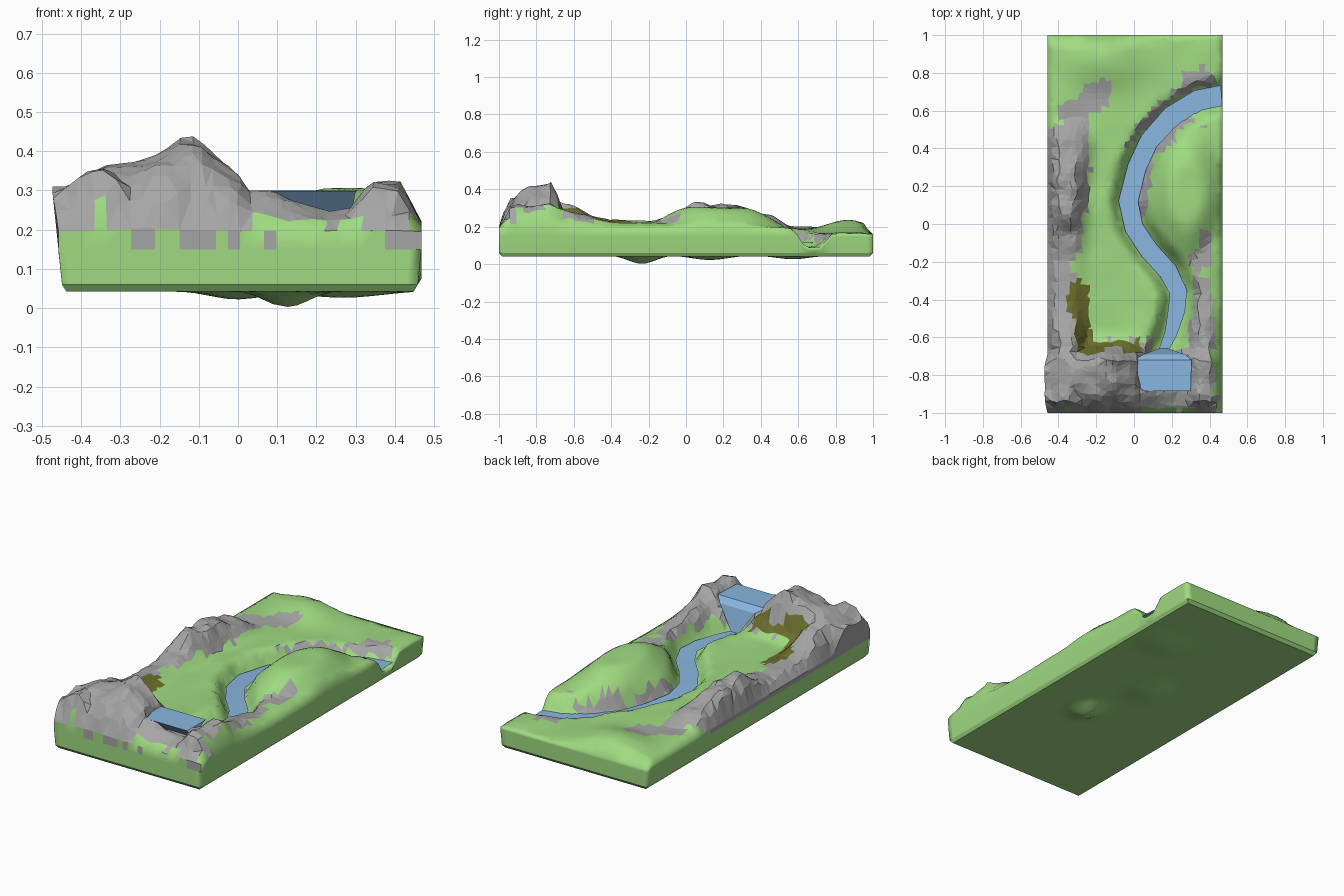
import bpy, bmesh, math
from mathutils import Vector, noise

cube = bpy.data.objects.get("Cube")
if cube:
    bpy.data.objects.remove(cube)


def material(name, rgb):
    m = bpy.data.materials.new(name)
    m.use_nodes = True
    m.diffuse_color = (*rgb, 1)
    m.node_tree.nodes["Principled BSDF"].inputs["Base Color"].default_value = (*rgb, 1)
    return m


grass = material("grass green", (0.35, 0.71, 0.22))
rock = material("rock grey", (0.38, 0.38, 0.38))
olive = material("olive scrub", (0.15, 0.16, 0.025))
water = material("water blue", (0.25, 0.47, 0.74))
GRASS, ROCK, OLIVE = range(3)


def smooth(a, b, v):
    t = max(0, min(1, (v - a) / (b - a)))
    return t * t * (3 - 2 * t)


def interp(points, v):
    if v <= points[0][0]:
        return points[0][1]
    for (a, p), (b, q) in zip(points, points[1:]):
        if v <= b:
            return p + (q - p) * (v - a) / (b - a)
    return points[-1][1]


def bump(x, y, cx, cy, rx, ry):
    return 1 - smooth(0, 1, math.hypot((x - cx) / rx, (y - cy) / ry))


def rough(x, y, scale, seed=0):
    return noise.noise(Vector((x * scale + .37, y * scale + .61, seed + .43)))


# Course of the river: x, y, half width
RIVER = [(.155, -.67, .025), (.195, -.58, .033), (.225, -.46, .045), (.235, -.36, .047),
         (.18, -.25, .05), (.08, -.14, .05), (.0, -.02, .05), (-.03, .12, .052),
         (.015, .3, .05), (.08, .44, .05), (.2, .57, .055), (.34, .655, .055), (.47, .68, .055)]
WATER_LEVEL = [(-.67, .145), (0, .135), (.7, .112)]
GROUND = .195

# Skylines of the raised areas
FRONT_CREST = [(-.46, .31), (-.35, .35), (-.25, .36), (-.16, .42), (-.1, .425), (0, .34),
               (.03, .295), (.1, .29), (.16, .275), (.22, .25), (.28, .265), (.35, .322),
               (.42, .325), (.47, .22)]
FRONT_FALL = [(-1, .03), (-.97, .42), (-.9, .8), (-.84, .94), (-.72, 1), (-.675, .58), (-.64, .2), (-.58, 0)]
LEFT_CREST = [(-.7, .34), (-.6, .3), (-.5, .255), (-.4, .235), (-.2, .23), (-.06, .26), (0, .3),
              (.1, .33), (.2, .315), (.35, .285), (.45, .26), (.56, .195)]
RIGHT_CREST = [(-.75, .31), (-.62, .28), (-.5, .25), (-.35, .22), (-.1, .22), (0, .2)]
# Scrubby foot of the left cliff: its two borders
SCRUB_OUTER = [(-.66, -.28), (-.5, -.31), (-.43, -.375), (-.28, -.31)]
SCRUB_INNER = [(-.66, -.22), (-.28, -.26)]


def river_distance(x, y):
    best = 9
    p = Vector((x, y))
    for a, b in zip(RIVER, RIVER[1:]):
        a, b = Vector(a[:2]), Vector(b[:2])
        t = max(0, min(1, (p - a).dot(b - a) / (b - a).length_squared))
        best = min(best, (a + (b - a) * t - p).length)
    return best


def rock_rise(x, y):
    """Height of the rocky ridges above the ground."""
    front = (interp(FRONT_CREST, x) - GROUND) * interp(FRONT_FALL, y)
    reach = .14 + .04 * bump(x, y, -.25, .4, .2, .25)
    left = (interp(LEFT_CREST, y) - GROUND) * (1 - smooth(.025, reach, abs(x + .36)))
    right = (interp(RIGHT_CREST, y) - GROUND) * (1 - smooth(.03, .1, abs(x - .37)))
    return max(front, max(left, right) * smooth(-1, -.94, y))


def height(x, y):
    rise = rock_rise(x, y)
    hill = .106 * (1 - smooth(.3, 1, math.hypot((x - .28) / .235, (y - .16) / .43)))
    z = GROUND + max(rise, hill)
    z += .04 * bump(x, y, -.17, .86, .28, .2) - .032 * smooth(.5, .72, y) * smooth(-.1, .25, x)
    z += .008 * rough(x, y, 6)
    z += .035 * rough(x, y, 11, 3) * smooth(.01, .1, rise)
    # Hollow under the pool
    if .03 < x < .3 and -.87 < y < -.68:
        z = min(z, .245)
    # Rounded rim along the back and the left
    z += (min(z, .16) - z) * smooth(.94, 1, y)
    z += (min(z, .175) - z) * smooth(-.42, -.46, x) * smooth(-.78, -.65, y)
    return .09 + (z - .09) * smooth(.03, .11, river_distance(x, y))


def top_colour(c):
    x, y, z = c
    n = rough(x, y, 14, 7)
    side_scrub = -.66 < y < -.28 and interp(SCRUB_OUTER, y) < x < interp(SCRUB_INNER, y)
    front_scrub = -.28 < x < .03 and -.695 < y < -.615 and z < .3
    if side_scrub or front_scrub:
        return OLIVE
    # Grassy outer flank on the right, bare rock to the rim on the left
    if x > .42 + .03 * n and -.9 < y and z < .31:
        return GRASS
    if x < -.4 and y < .47 + .1 * n:
        return ROCK
    if rock_rise(x, y) > .022 + .025 * n and z > .17:
        return ROCK
    # Bare banks: outer bend near the mouth, inner bend under the hill
    d = river_distance(x, y)
    outer = y > .42 and x < .02 + (y - .38) * 1.2
    inner = .02 < y < .56 and x > 0 and not outer
    if (outer and d < .1 + .03 * n and z > .125) or (inner and d < .085 + .03 * n):
        return ROCK
    patches = (bump(x, y, -.31, .58, .14, .13) + bump(x, y, -.2, .69, .12, .13)
               + bump(x, y, .36, .78, .18, .08))
    return ROCK if patches > .35 + .3 * n else GRASS


def make(name, bm, mats):
    bmesh.ops.recalc_face_normals(bm, faces=bm.faces)
    me = bpy.data.meshes.new(name)
    bm.to_mesh(me)
    bm.free()
    for m in mats:
        me.materials.append(m)
    ob = bpy.data.objects.new(name, me)
    bpy.context.collection.objects.link(ob)


# Terrain block: sculpted top, stepped skirt and lumpy underside
NX, NY = 30, 64
LEFT, RIGHT = -.458, .468


def plan(i, j):
    return LEFT + (RIGHT - LEFT) * i / NX, 2 * j / NY - 1


bm = bmesh.new()
top, under = {}, {}
for i in range(NX + 1):
    for j in range(NY + 1):
        x, y = plan(i, j)
        if 0 < i < NX and 0 < j < NY:
            x, y = x + .022 * rough(x, y, 23.7, 11), y + .022 * rough(x, y, 23.7, 17)
        z = height(x, y)
        bulge = -.015 * smooth(.2, .3, z) * smooth(-.38, -.46, x)
        top[i, j] = bm.verts.new((x + bulge, y, z))
        sag = (.04 * bump(x, y, .13, -.24, .13, .16) + .02 * bump(x, y, .0, .13, .16, .2)
               + .016 * bump(x, y, .28, .58, .22, .18))
        under[i, j] = bm.verts.new((x * .955, y * .985, .042 - sag))

surface = []
for i in range(NX):
    for j in range(NY):
        corners = [(i, j), (i + 1, j), (i + 1, j + 1), (i, j + 1)]
        f = bm.faces.new([top[c] for c in corners])
        f.material_index = top_colour(f.calc_center_median())
        f.smooth = f.material_index == GRASS
        surface.append(f)
        bm.faces.new([under[c] for c in reversed(corners)]).smooth = True
bmesh.ops.triangulate(bm, faces=surface)

rim = ([(i, 0) for i in range(NX)] + [(NX, j) for j in range(NY)]
       + [(i, NY) for i in range(NX, 0, -1)] + [(0, j) for j in range(NY, 0, -1)])
rings = [[under[c] for c in rim]]
for level, inset in ((.06, .98), (.15, 1)):
    ring = []
    for c in rim:
        x, y = plan(*c)
        ring.append(bm.verts.new((x * inset, y, min(level, top[c].co.z - .015))))
    rings.append(ring)
rings.append([top[c] for c in rim])
for low, high in zip(rings, rings[1:]):
    for k in range(len(rim)):
        n = (k + 1) % len(rim)
        f = bm.faces.new((low[k], low[n], high[n], high[k]))
        f.smooth = True
        if high is rings[1]:
            for e in f.edges:
                e.smooth = False
        c = f.calc_center_median()
        left_side = c.x < -.45 and c.y < .45
        front_side = c.y < -.99 and rough(c.x, c.y, 12, 5) > .12
        if high is rings[-1] and (left_side or front_side):
            f.material_index = ROCK
            f.smooth = False
make("terrain", bm, [grass, rock, olive])

# River ribbon
bm = bmesh.new()
pairs = []
for k, (x, y, w) in enumerate(RIVER):
    a, b = RIVER[max(k - 1, 0)], RIVER[min(k + 1, len(RIVER) - 1)]
    t = Vector((b[0] - a[0], b[1] - a[1])).normalized()
    pairs.append([bm.verts.new((min(x - s * t.y * w, .467), y + s * t.x * w, interp(WATER_LEVEL, y)))
                  for s in (1, -1)])
for p, q in zip(pairs, pairs[1:]):
    bm.faces.new((p[0], p[1], q[1], q[0]))
make("river", bm, [water])

# Upper pool with the waterfall narrowing into the river
bm = bmesh.new()
rows = [((.06, -.83, .24), (.29, -.83, .24)), ((.04, -.885, .298), (.3, -.885, .298)),
        ((.0, -.72, .3), (.305, -.72, .3)), ((.05, -.69, .27), (.27, -.69, .27)),
        ((.13, -.66, .145), (.18, -.66, .145))]
rows = [[bm.verts.new(p) for p in row] for row in rows]
for p, q in zip(rows, rows[1:]):
    bm.faces.new((p[0], p[1], q[1], q[0]))
make("waterfall_pool", bm, [water])
